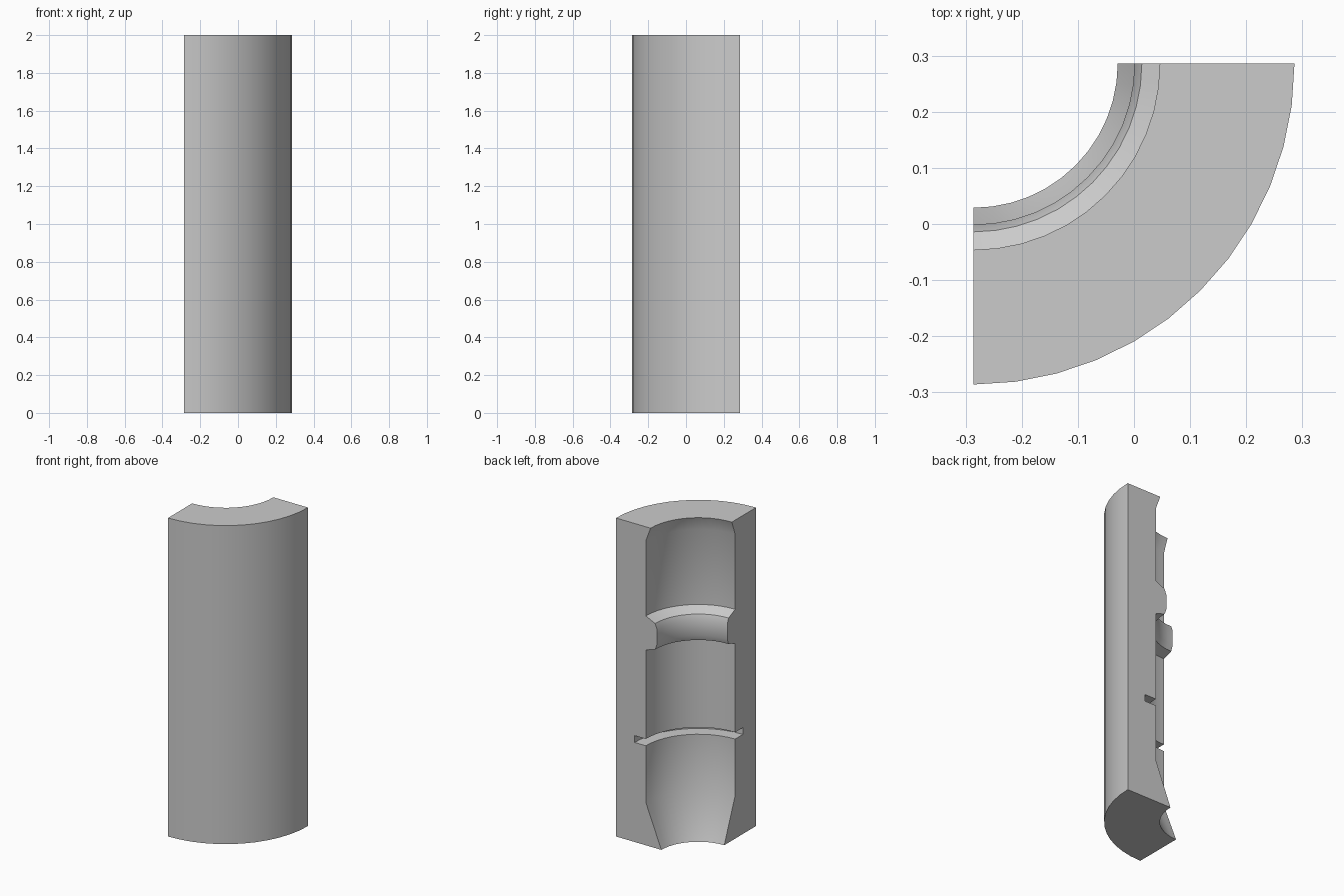
import bpy, bmesh, math

if "Cube" in bpy.data.objects:
    bpy.data.objects.remove(bpy.data.objects["Cube"])

OUTER = 0.572
BORE = 0.365
SEGMENTS = 12
AXIS = (-OUTER / 2, OUTER / 2)

# Wall cross-section: (radius, height)
profile = [
    (OUTER, 0.0), (OUTER, 2.0),            # outer wall
    (0.332, 2.0), (BORE, 1.912),           # narrowed mouth
    (BORE, 1.44), (0.300, 1.41),           # inner collar
    (0.287, 1.375), (0.287, 1.282),
    (0.300, 1.247), (BORE, 1.227),
    (BORE, 0.668), (0.443, 0.668),         # ring groove
    (0.443, 0.625), (BORE, 0.625),
    (BORE, 0.27), (0.257, 0.0),            # tapered foot
]

# Quarter tube swept about the vertical axis
bm = bmesh.new()
rings = []
for i in range(SEGMENTS + 1):
    a = -math.pi / 2 * i / SEGMENTS
    rings.append([bm.verts.new((AXIS[0] + r * math.cos(a),
                                AXIS[1] + r * math.sin(a), z))
                  for r, z in profile])
n = len(profile)
for a, b in zip(rings, rings[1:]):
    for j in range(n):
        k = (j + 1) % n
        bm.faces.new((a[j], a[k], b[k], b[j]))

# Flat cut ends
caps = [bm.faces.new(rings[0]), bm.faces.new(rings[-1][::-1])]
bmesh.ops.recalc_face_normals(bm, faces=bm.faces[:])
bmesh.ops.triangulate(bm, faces=caps)

mesh = bpy.data.meshes.new("quarter_tube")
bm.to_mesh(mesh)
bm.free()
tube = bpy.data.objects.new("quarter_tube", mesh)
bpy.context.collection.objects.link(tube)
bpy.context.view_layer.objects.active = tube
tube.select_set(True)
bpy.ops.object.shade_smooth_by_angle(angle=math.radians(30))
